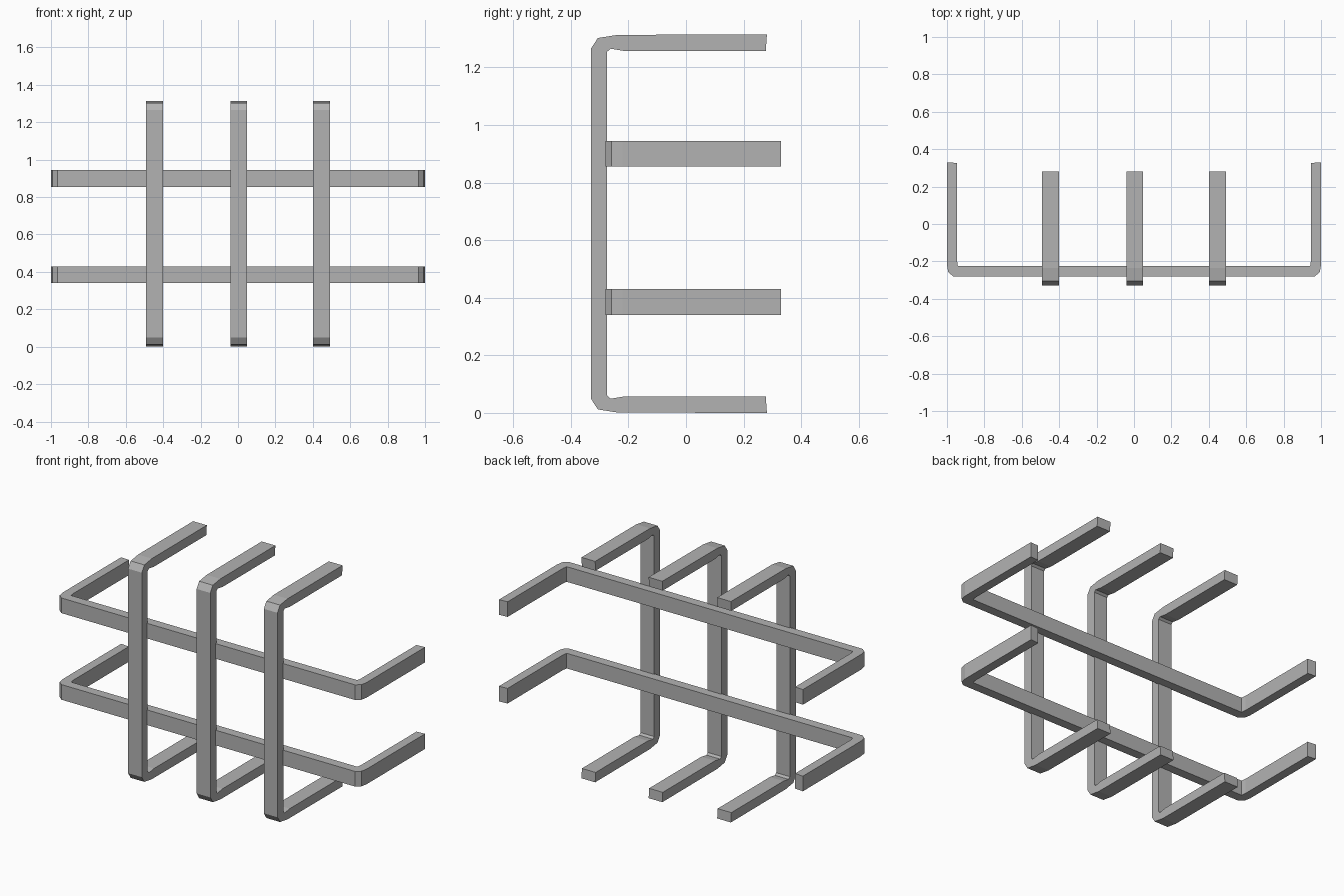
import bpy
import bmesh
from mathutils import Vector

cube = bpy.data.objects.get("Cube")
if cube:
    bpy.data.objects.remove(cube)

steel = bpy.data.materials.new("grey_steel")
steel.use_nodes = True
grey = (0.45, 0.45, 0.45, 1)
steel.diffuse_color = grey
steel.node_tree.nodes["Principled BSDF"].inputs["Base Color"].default_value = grey


def bent_bar(name, outer, inner, mirror, to_point, low, high):
    """Extrude a bracket outline: half of it is given, mirror makes the other half."""
    half_out = outer + [mirror(p) for p in reversed(outer)]
    half_in = inner + [mirror(p) for p in reversed(inner)]
    outline = half_out + half_in[::-1]
    bm = bmesh.new()
    face = bm.faces.new([bm.verts.new(to_point(p, low)) for p in outline])
    result = bmesh.ops.extrude_face_region(bm, geom=[face])
    shift = Vector(to_point((0, 0), high)) - Vector(to_point((0, 0), low))
    moved = [v for v in result["geom"] if isinstance(v, bmesh.types.BMVert)]
    bmesh.ops.translate(bm, verts=moved, vec=shift)
    bmesh.ops.recalc_face_normals(bm, faces=bm.faces)
    mesh = bpy.data.meshes.new(name)
    bm.to_mesh(mesh)
    bm.free()
    mesh.materials.append(steel)
    obj = bpy.data.objects.new(name, mesh)
    bpy.context.collection.objects.link(obj)


# Upright bars: side outline in (y, z), upper half, mirrored about mid height
HEIGHT = 1.314
up_outer = [(0.281, HEIGHT), (-0.236, 1.313), (-0.306, 1.302), (-0.33, 1.265)]
up_inner = [(0.277, 1.257), (-0.215, 1.257), (-0.262, 1.265), (-0.274, 1.254)]
for side, x in (("right", -0.447), ("middle", 0.004), ("left", 0.446)):
    bent_bar(side + "_upright_bar", up_outer, up_inner,
             lambda p: (p[0], HEIGHT - p[1]),
             lambda p, d: (d, p[0], p[1]), x - 0.045, x + 0.045)

# Cross bars: plan outline in (x, y), left half, mirrored about x = 0
cross_outer = [(1, 0.33), (1, -0.22), (0.993, -0.258), (0.966, -0.28)]
cross_inner = [(0.946, 0.326), (0.946, -0.195), (0.942, -0.224)]
for level, z in (("lower", 0.385), ("upper", 0.9)):
    bent_bar(level + "_cross_bar", cross_outer, cross_inner,
             lambda p: (-p[0], p[1]),
             lambda p, d: (p[0], p[1], d), z - 0.045, z + 0.045)
